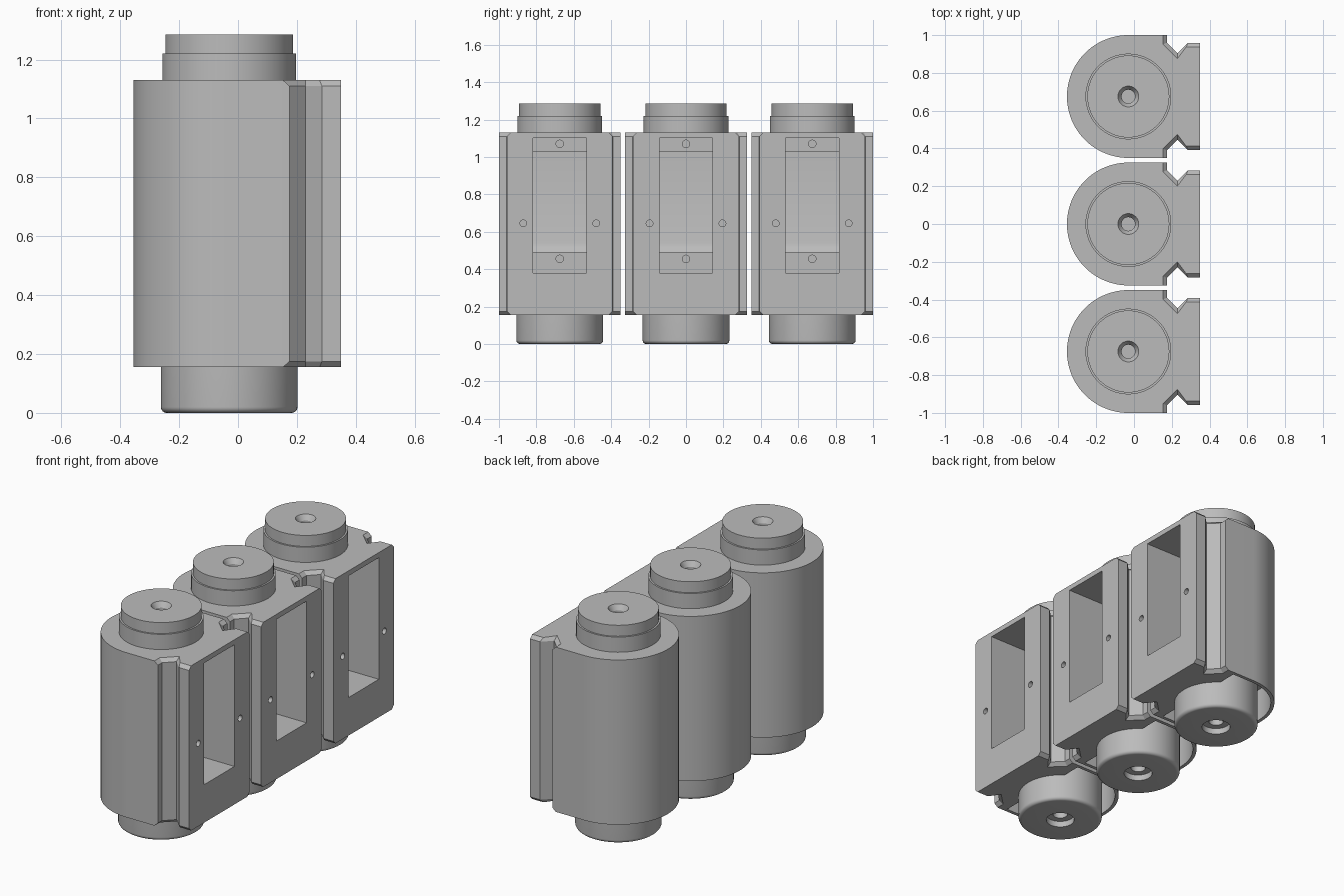
import bpy, bmesh, math

if "Cube" in bpy.data.objects:
    bpy.data.objects.remove(bpy.data.objects["Cube"])

PITCH = 0.675      # spacing of the three units
CX = -0.03         # axis of the round parts
R = 0.325          # body radius

grey = bpy.data.materials.new("mid_grey")
grey.diffuse_color = (0.5, 0.5, 0.5, 1)
grey.use_nodes = True
grey.node_tree.nodes["Principled BSDF"].inputs["Base Color"].default_value = grey.diffuse_color


def make_object(name, bm):
    bmesh.ops.recalc_face_normals(bm, faces=bm.faces)
    mesh = bpy.data.meshes.new(name)
    bm.to_mesh(mesh)
    bm.free()
    mesh.materials.append(grey)
    obj = bpy.data.objects.new(name, mesh)
    bpy.context.collection.objects.link(obj)
    return obj


def loft(name, rings):
    """Skin a list of equal-length closed rings and cap both ends."""
    bm = bmesh.new()
    vs = [[bm.verts.new(p) for p in ring] for ring in rings]
    n = len(rings[0])
    for a, b in zip(vs, vs[1:]):
        for i in range(n):
            j = (i + 1) % n
            bm.faces.new((a[i], a[j], b[j], b[i]))
    bm.faces.new(vs[0][::-1])
    bm.faces.new(vs[-1])
    return make_object(name, bm)


def lathe(name, profile, cx=CX, n=64):
    """Revolve (radius, z) points, both ends being closed by discs."""
    rings = [[(cx + r * math.cos(2 * math.pi * i / n),
               r * math.sin(2 * math.pi * i / n), z) for i in range(n)]
             for r, z in profile]
    return loft(name, rings)


def pin(name, x0, x1, y, z, r, n=20):
    """Cylinder along x, used to drill screw holes."""
    rings = [[(x, y + r * math.cos(2 * math.pi * i / n),
               z + r * math.sin(2 * math.pi * i / n)) for i in range(n)]
             for x in (x0, x1)]
    return loft(name, rings)


def body_ring(z, notch):
    """Round back, flat sides and a notched rail on each side."""
    arc = [(CX + R * math.cos(t), R * math.sin(t))
           for t in (math.pi / 2 + math.pi * i / 48 for i in range(49))]
    half = [(x, -y) for x, y in notch]
    return [(x, y, z) for x, y in arc + half + notch[::-1]]


def cut(target, cutter):
    mod = target.modifiers.new("cut", 'BOOLEAN')
    mod.operation = 'DIFFERENCE'
    mod.solver = 'EXACT'
    mod.object = cutter
    bpy.context.view_layer.objects.active = target
    bpy.ops.object.modifier_apply(modifier=mod.name)
    bpy.data.objects.remove(cutter)


# Body with chamfered notch edges at top and bottom
outer = [(0.175, R), (0.175, 0.285), (0.23, 0.229), (0.285, 0.283), (0.35, 0.283)]
inner = [(0.153, R), (0.153, 0.276), (0.23, 0.201), (0.277, 0.263), (0.35, 0.263)]
body = loft("body", [body_ring(0.155, inner), body_ring(0.175, outer),
                     body_ring(1.11, outer), body_ring(1.13, inner)])

# Open underside of the round shell
bore = [(CX + 0.305 * math.cos(t), 0.305 * math.sin(t))
        for t in (math.pi / 2 + math.pi * i / 48 for i in range(49))]
bore += [(0.1, -0.305), (0.1, 0.305)]
cut(body, loft("bore_cutter", [[(x, y, z) for x, y in bore] for z in (0.1, 0.35)]))

# Deep window with a stepped back wall
window = [(0.4, 0.38), (-0.05, 0.38), (-0.05, 0.49), (0.0, 0.49), (-0.015, 0.51),
          (-0.025, 0.54), (-0.025, 1.03), (-0.05, 1.03), (-0.05, 1.1), (0.4, 1.1)]
cut(body, loft("window_cutter", [[(x, y, z) for x, z in window]
                                 for y in (-0.142, 0.142)]))

# Screw holes beside the window and in its back wall
for y in (-0.195, 0.195):
    cut(body, pin("hole_cutter", 0.25, 0.4, y, 0.645, 0.018))
for z in (0.455, 1.07):
    cut(body, pin("hole_cutter", -0.1, -0.03, 0, z, 0.02))

# Stepped top cap with a countersunk hole
cap = lathe("top_cap", [(0.21, 1.10), (0.227, 1.10), (0.227, 1.22), (0.217, 1.22),
                        (0.217, 1.285), (0.055, 1.285), (0.036, 1.255), (0.036, 1.2)])

# Bottom foot with a rounded rim and a stepped hole
rim = [(0.212 + 0.02 * math.sin(a), 0.02 - 0.02 * math.cos(a))
       for a in (math.pi / 2 * i / 6 for i in range(7))]
foot = lathe("bottom_foot", [(0.04, 0.09), (0.04, 0.035), (0.078, 0.035), (0.078, 0.0)]
             + rim + [(0.232, 0.352)])

# Smooth the round surfaces, then repeat the unit along y
for part in (body, cap, foot):
    bpy.ops.object.select_all(action='DESELECT')
    part.select_set(True)
    bpy.context.view_layer.objects.active = part
    bpy.ops.object.shade_smooth_by_angle(angle=math.radians(25))
    for side, label in ((-1, "front"), (1, "back")):
        copy = part.copy()
        copy.name = f"{part.name}_{label}"
        copy.location.y = side * PITCH
        bpy.context.collection.objects.link(copy)
    part.name += "_middle"
